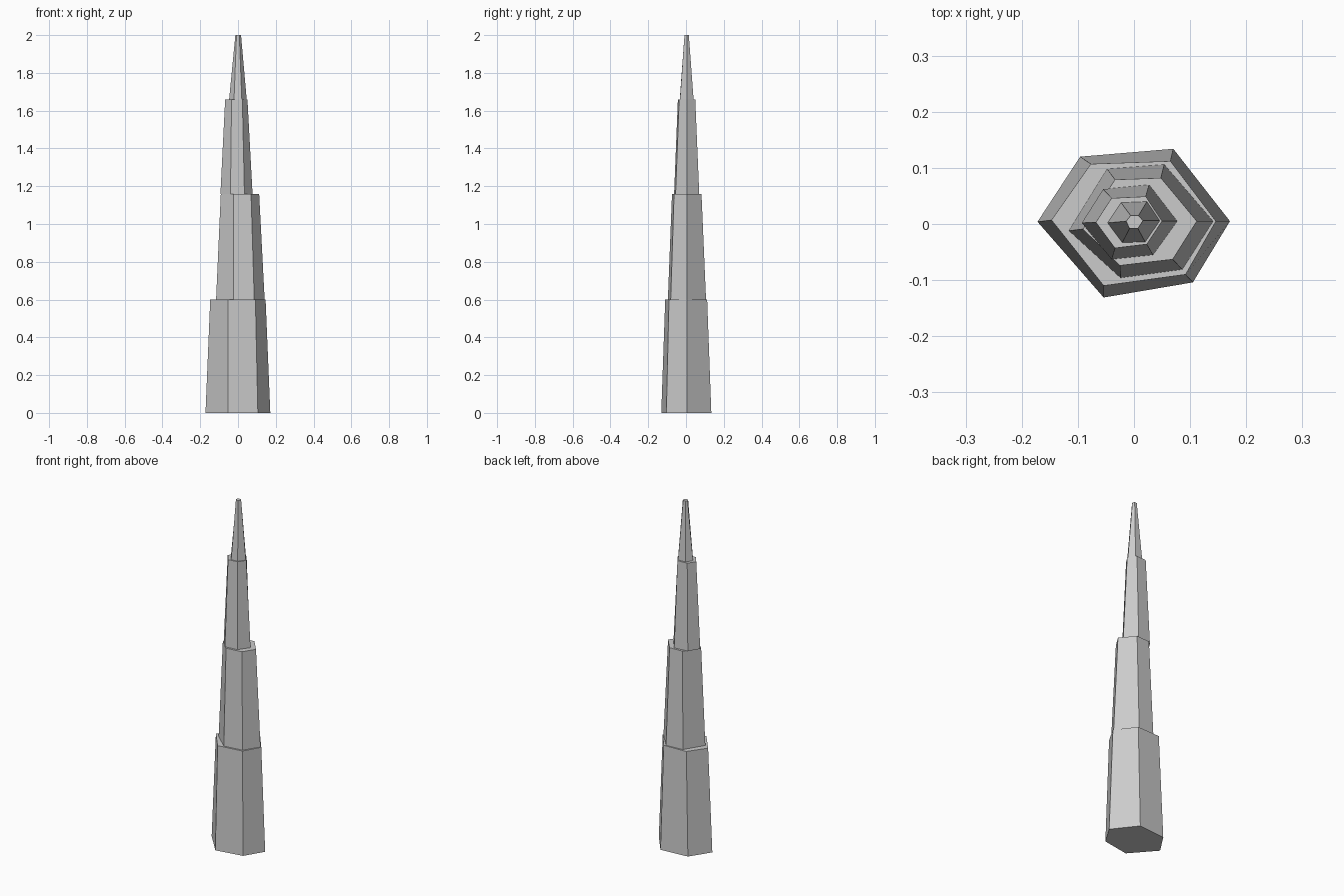
import bpy
import bmesh
from mathutils import Vector

default_cube = bpy.data.objects.get("Cube")
if default_cube:
    bpy.data.objects.remove(default_cube, do_unlink=True)

# Plain grey stone for the whole tower
stone = bpy.data.materials.new("grey stone")
stone.use_nodes = True
stone_colour = (0.6, 0.6, 0.6, 1)
stone.diffuse_color = stone_colour
stone.node_tree.nodes["Principled BSDF"].inputs["Base Color"].default_value = stone_colour

MILLI = 0.001


def hexagon(bm, outline, height):
    """Add one ring of corners, given in thousandths of a unit."""
    return [bm.verts.new(Vector((x * MILLI, y * MILLI, height))) for x, y in outline]


def build_tier(name, bottom, top, low, high):
    """Join two irregular hexagons into a closed, tapering block."""
    bm = bmesh.new()
    lower = hexagon(bm, bottom, low)
    upper = hexagon(bm, top, high)
    bm.faces.new(lower)
    bm.faces.new(upper)
    for i in range(len(lower)):
        j = (i + 1) % len(lower)
        bm.faces.new((lower[i], lower[j], upper[j], upper[i]))
    bmesh.ops.recalc_face_normals(bm, faces=bm.faces)
    mesh = bpy.data.meshes.new(name)
    bm.to_mesh(mesh)
    bm.free()
    mesh.materials.append(stone)
    tier = bpy.data.objects.new(name, mesh)
    bpy.context.collection.objects.link(tier)
    return tier


# Wide base block
build_tier(
    "base_tier",
    bottom=[(-172, 4), (-96, 120), (70, 134), (171, 5), (105, -104), (-54, -131)],
    top=[(-147, 7), (-77, 107), (65, 112), (146, 5), (92, -90), (-54, -110)],
    low=0, high=0.6,
)

# Lower shaft
build_tier(
    "lower_tier",
    bottom=[(-116, -12), (-48, 98), (54, 106), (141, 5), (86, -81), (-24, -96)],
    top=[(-91, -9), (-34, 79), (48, 82), (112, 5), (69, -63), (-25, -74)],
    low=0.6, high=1.16,
)

# Upper shaft
build_tier(
    "upper_tier",
    bottom=[(-93, 2), (-55, 62), (27, 70), (77, 5), (34, -55), (-40, -63)],
    top=[(-68, 3), (-40, 46), (21, 49), (50, 5), (23, -36), (-34, -43)],
    low=1.16, high=1.66,
)

# Slender spire with a blunt tip
build_tier(
    "spire",
    bottom=[(-47, 2), (-23, 38), (23, 40), (46, 6), (20, -32), (-21, -33)],
    top=[(-14, 5), (-6, 15), (8, 15), (16, 6), (7, -8), (-8, -8)],
    low=1.66, high=2,
)
